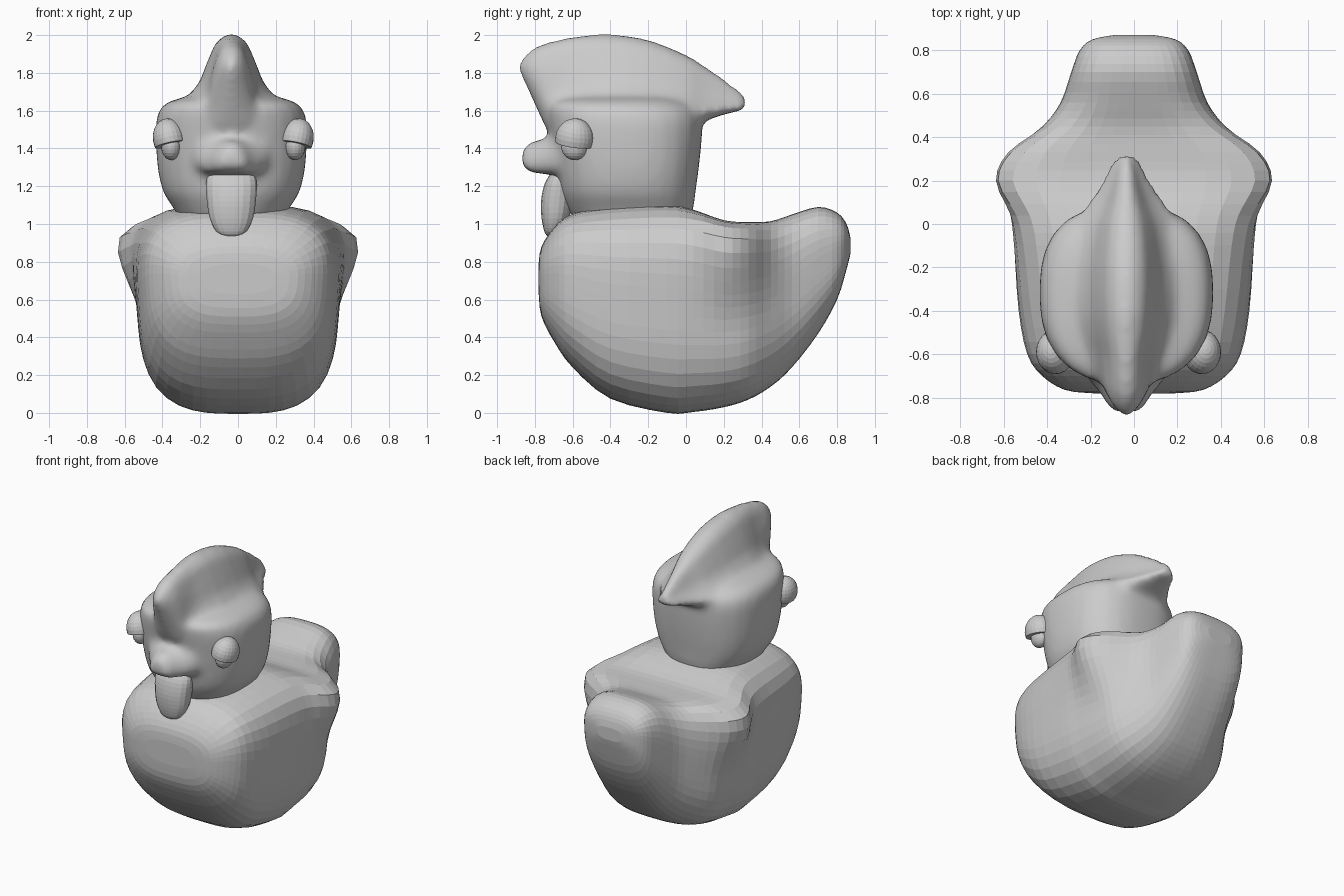
import bpy, bmesh, math
from mathutils import Matrix

if "Cube" in bpy.data.objects:
    bpy.data.objects.remove(bpy.data.objects["Cube"])

HEAD_X = -0.035


def smooth_keys(keys, steps=3):
    """Catmull-Rom interpolation through rows of section parameters."""
    out = []
    for i in range(len(keys) - 1):
        p0, p1 = keys[max(i - 1, 0)], keys[i]
        p2, p3 = keys[i + 1], keys[min(i + 2, len(keys) - 1)]
        for s in range(steps):
            t = s / steps
            out.append([0.5 * (2*b + (c - a)*t + (2*a - 5*b + 4*c - d)*t*t
                               + (3*b - a - 3*c + d)*t**3)
                        for a, b, c, d in zip(p0, p1, p2, p3)])
    out.append(list(keys[-1]))
    return out


def finish(name, bm):
    bmesh.ops.recalc_face_normals(bm, faces=bm.faces)
    me = bpy.data.meshes.new(name)
    bm.to_mesh(me)
    bm.free()
    ob = bpy.data.objects.new(name, me)
    bpy.context.collection.objects.link(ob)
    return ob


def add_loft(bm, rings):
    rows = [[bm.verts.new(p) for p in r] for r in rings]
    n = len(rows[0])
    faces = []
    for a, b in zip(rows, rows[1:]):
        for i in range(n):
            j = (i + 1) % n
            faces.append(bm.faces.new((a[i], a[j], b[j], b[i])))
    faces += [bm.faces.new(rows[0][::-1]), bm.faces.new(rows[-1])]
    bmesh.ops.recalc_face_normals(bm, faces=faces)


def super_ring(n, p_up, p_low):
    """Unit superellipse with separate squareness above and below."""
    pts = []
    for k in range(n):
        a = 2 * math.pi * (k + 0.5) / n
        c, s = math.cos(a), math.sin(a)
        p = p_up if s > 0 else p_low
        r = (abs(c)**p + abs(s)**p) ** (-1 / p)
        pts.append((c * r, s * r))
    return pts


def upright_rings(keys, n, p_back, p_front):
    """Horizontal sections from rows of z, half width, front y, back y."""
    return [[(HEAD_X + u * w, (f + b) / 2 + v * (b - f) / 2, z)
             for u, v in super_ring(n, p_back, p_front)]
            for z, w, f, b in smooth_keys(keys)]


def smoothstep(a, b, t):
    t = min(max((t - a) / (b - a), 0), 1)
    return t * t * (3 - 2 * t)


# Body with flared wings and upturned tail: y, bottom, top, half width, wing flare, top squareness
body_keys = [
    (-.78, .63, .79, .20, 0, 2.6), (-.765, .51, .88, .33, 0, 2.8),
    (-.70, .38, .98, .44, 0, 3), (-.60, .24, 1.055, .51, 0, 3.2),
    (-.40, .075, 1.09, .55, 0, 3.4), (-.10, .0, 1.10, .56, .02, 3.8),
    (.04, .005, 1.075, .55, .055, 4.4), (.20, .03, 1.02, .53, .15, 5.6),
    (.33, .07, 1.01, .50, .12, 5.2), (.45, .14, 1.015, .42, .025, 4),
    (.56, .24, 1.05, .35, 0, 3.4), (.70, .42, 1.09, .30, 0, 3.2),
    (.80, .60, 1.06, .26, 0, 3), (.85, .76, 1.0, .20, 0, 3),
    (.87, .84, .93, .10, 0, 3)]
rings = []
for y, zb, zt, w, wing, p in smooth_keys(body_keys):
    ring = []
    for u, v in super_ring(48, p, 3.1):
        t = (v + 1) / 2
        width = w * (0.9 + 0.11 * t) + wing * smoothstep(.38, 1.0, t)
        ring.append((u * width, y, zb + (zt - zb) * t))
    rings.append(ring)
bm = bmesh.new()
add_loft(bm, rings)
finish("body", bm)

# Head, crest and upper beak are lofted separately, then fused into one soft skin
bm = bmesh.new()
add_loft(bm, upright_rings([
    (1.02, .27, -.59, .02), (1.09, .31, -.63, .04), (1.17, .36, -.665, .05),
    (1.30, .39, -.69, .068), (1.48, .40, -.72, .085), (1.58, .39, -.735, .08),
    (1.64, .345, -.73, .03), (1.675, .24, -.62, -.04)], 32, 2.6, 2.5))

# Swept crest: y, bottom, top, half width; bell-shaped section rounding off at the front
crest_keys = [
    (-.88, 1.80, 1.86, .03), (-.845, 1.73, 1.905, .065), (-.78, 1.59, 1.948, .12),
    (-.71, 1.47, 1.97, .18), (-.60, 1.46, 1.993, .28), (-.42, 1.5, 2.008, .345),
    (-.20, 1.5, 1.978, .345), (.0, 1.52, 1.897, .28), (.08, 1.54, 1.85, .21),
    (.20, 1.58, 1.77, .125), (.29, 1.60, 1.70, .08), (.318, 1.62, 1.67, .06)]
bell = [(.35, 0), (.8, .04), (.9, .2), (.68, .32), (.48, .5), (.37, .7), (.25, .9), (.12, .98)]
bell += [(0, 1)] + [(-x, t) for x, t in reversed(bell)]
rings = []
for y, zb, zt, w in smooth_keys(crest_keys, 2):
    f = 1 - smoothstep(-.84, -.6, y)
    ring = []
    for x, t in bell:
        oval = math.copysign(math.sqrt(max(1 - (2 * t - 1)**2, .06)) * .85, x) if x else 0
        ring.append((HEAD_X + (x + (oval - x) * f) * w, y, zb + (zt - zb) * t))
    rings.append(ring)
add_loft(bm, rings)

# Upper beak, drooping at the corners: y, bottom, top, half width
beak_keys = [
    (-.58, 1.2, 1.58, .24), (-.68, 1.24, 1.52, .20), (-.735, 1.255, 1.45, .16),
    (-.79, 1.26, 1.435, .115), (-.84, 1.275, 1.415, .085), (-.868, 1.31, 1.38, .05)]
add_loft(bm, [[(HEAD_X + u * w, y,
                (zb + zt) / 2 + v * (zt - zb) / 2 - .035 * u * u + .01)
               for u, v in super_ring(20, 2.2, 2.4)]
              for y, zb, zt, w in smooth_keys(beak_keys)])
head = finish("head_with_crest", bm)
mod = head.modifiers.new("fuse", 'REMESH')
mod.mode = 'VOXEL'
mod.voxel_size = .022
mod.use_smooth_shade = True
mod = head.modifiers.new("soften", 'SMOOTH')
mod.factor = .5
mod.iterations = 10

# Hanging lower beak
bm = bmesh.new()
add_loft(bm, upright_rings([
    (.937, .04, -.735, -.69), (.96, .08, -.75, -.66), (1.03, .115, -.765, -.62),
    (1.12, .13, -.768, -.6), (1.21, .135, -.75, -.6), (1.27, .12, -.715, -.6),
    (1.31, .08, -.68, -.6)], 20, 2.4, 2.4))
finish("lower_beak", bm)

# Eyes: a ball under a tilted dome-shaped lid, on both sides
for side, label in ((-1, "left"), (1, "right")):
    bm = bmesh.new()
    bmesh.ops.create_uvsphere(bm, u_segments=24, v_segments=14, radius=1)
    bmesh.ops.bisect_plane(bm, geom=bm.verts[:] + bm.edges[:] + bm.faces[:],
                           plane_co=(0, 0, -.28), plane_no=(0, 0, -1), clear_outer=True)
    bmesh.ops.holes_fill(bm, edges=[e for e in bm.edges if e.is_boundary], sides=0)
    bm.transform(Matrix.Translation((-.025 + side * .338, -.59, 1.45))
                 @ Matrix.Rotation(side * math.radians(12), 4, 'Y')
                 @ Matrix.Rotation(math.radians(-8), 4, 'X')
                 @ Matrix.Diagonal((.087, .102, .11, 1)))
    finish(label + "_eyelid", bm)
    bm = bmesh.new()
    bmesh.ops.create_uvsphere(bm, u_segments=20, v_segments=12, radius=1)
    bm.transform(Matrix.Translation((-.025 + side * .328, -.59, 1.415))
                 @ Matrix.Diagonal((.055, .072, .077, 1)))
    finish(label + "_eyeball", bm)
